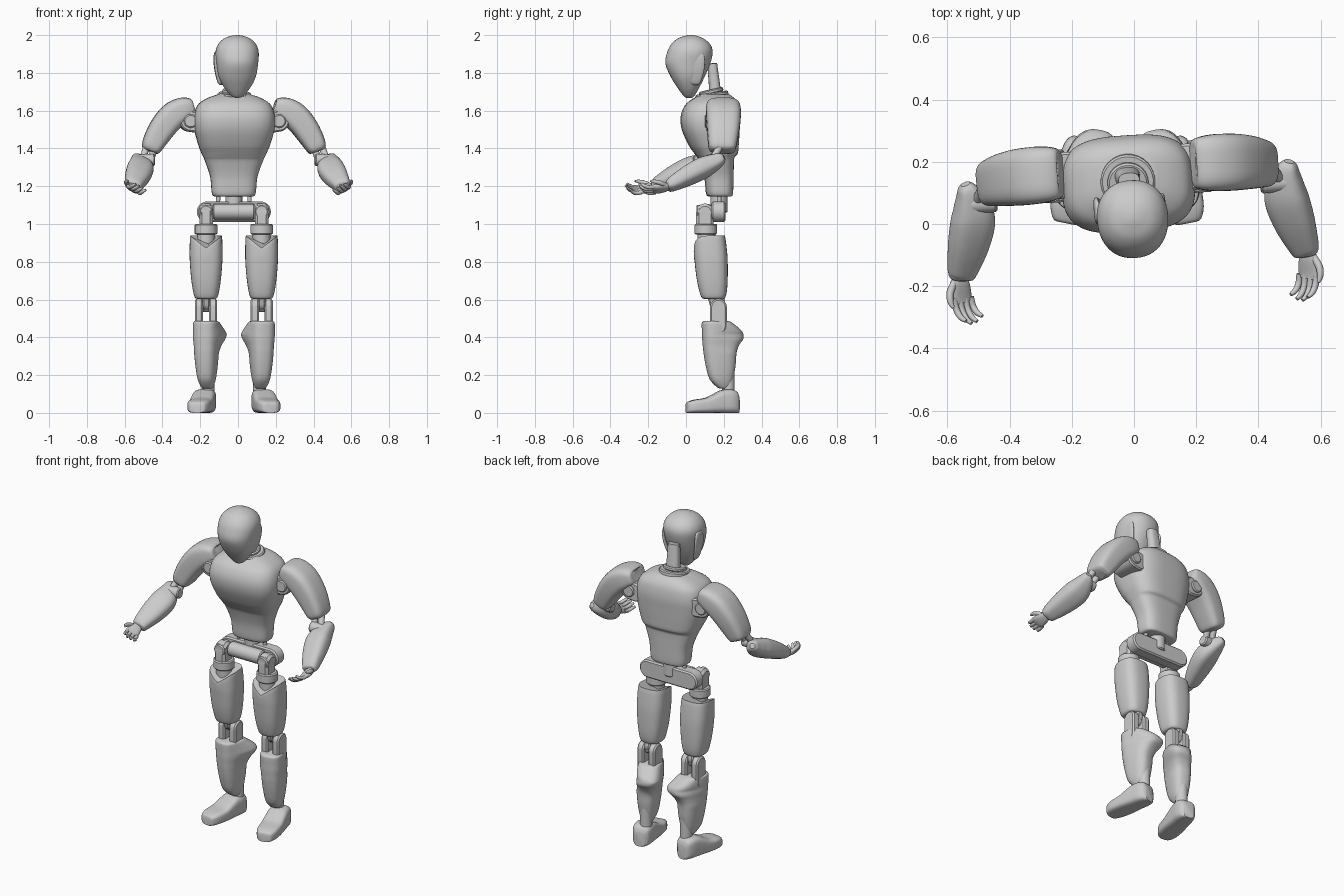
import bpy, bmesh, math
from mathutils import Vector, Matrix

if "Cube" in bpy.data.objects:
    bpy.data.objects.remove(bpy.data.objects["Cube"])

X, Y, Z = Vector((1, 0, 0)), Vector((0, 1, 0)), Vector((0, 0, 1))


def make(name, bm, group):
    bmesh.ops.recalc_face_normals(bm, faces=bm.faces)
    me = bpy.data.meshes.new(name)
    bm.to_mesh(me)
    bm.free()
    ob = bpy.data.objects.new(name, me)
    bpy.context.collection.objects.link(ob)
    group.append(ob)
    return ob


def catmull(p0, p1, p2, p3, t):
    return 0.5 * (2*p1 + (p2-p0)*t + (2*p0-5*p1+4*p2-p3)*t*t + (3*p1-p0-3*p2+p3)*t**3)


def loft(name, group, rows, ref=X, n=2.5, plane=None, seg=40, sub=5):
    """Skin superellipse sections (x, y, z, half_u, half_v) along a smooth path."""
    pts = []
    for i in range(len(rows) - 1):
        q = [rows[min(max(i + k, 0), len(rows) - 1)] for k in (-1, 0, 1, 2)]
        for k in range(sub):
            t = k / sub
            pts.append([catmull(*c, t) if sub > 1 else c[1] for c in zip(*q)])
    pts.append(list(rows[-1]))
    bm = bmesh.new()
    rings = []
    for i, p in enumerate(pts):
        if plane:
            u, v = plane
        else:
            t = (Vector(pts[min(i+1, len(pts)-1)][:3]) - Vector(pts[max(i-1, 0)][:3])).normalized()
            u = (ref - t * ref.dot(t)).normalized()
            v = t.cross(u)
        ring = []
        for k in range(seg):
            a = 2 * math.pi * k / seg
            c, s = math.cos(a), math.sin(a)
            cu = math.copysign(abs(c) ** (2 / n), c) * p[3]
            cv = math.copysign(abs(s) ** (2 / n), s) * p[4]
            ring.append(bm.verts.new(Vector(p[:3]) + u * cu + v * cv))
        rings.append(ring)
    for r0, r1 in zip(rings, rings[1:]):
        for k in range(seg):
            bm.faces.new((r0[k], r0[(k+1) % seg], r1[(k+1) % seg], r1[k]))
    bm.faces.new(rings[0])
    bm.faces.new(rings[-1])
    return make(name, bm, group)


def rod(name, group, p, q, r, edge=0.006):
    """Round bar with chamfered ends."""
    p, q = Vector(p), Vector(q)
    d = (q - p).normalized()
    ref = X if abs(d.x) < 0.8 else Y
    rows = [(*p, r-edge, r-edge), (*(p+d*edge), r, r), (*(q-d*edge), r, r), (*q, r-edge, r-edge)]
    return loft(name, group, rows, ref, 2, seg=28, sub=1)


def slab(name, group, p, q, r, axis, half, edge=0.008):
    """Round-ended plate between p and q, thick along axis."""
    p, q = Vector(p), Vector(q)
    d = (q - p).normalized()
    side = axis.cross(d)
    bm = bmesh.new()
    for c, sg in ((p, -1), (q, 1)):
        for off, rr in ((-half, r-edge), (edge-half, r), (half-edge, r), (half, r-edge)):
            for k in range(17):
                a = math.pi * (k / 16 - 0.5)
                bm.verts.new(c + axis*off + d*(sg*rr*math.cos(a)) + side*(rr*math.sin(a)))
    bmesh.ops.convex_hull(bm, input=bm.verts)
    bmesh.ops.delete(bm, geom=[v for v in bm.verts if not v.link_faces], context='VERTS')
    return make(name, bm, group)


upper, lower = [], []

# Torso shell: (z, half width, front y, back y)
T = [(1.145, .095, .125, .235), (1.16, .115, .108, .247), (1.25, .125, .098, .25), (1.33, .152, .075, .252),
     (1.355, .163, .06, .256), (1.375, .172, .045, .272), (1.42, .19, .015, .277), (1.5, .211, -.02, .282),
     (1.57, .213, -.026, .285), (1.63, .193, -.002, .275), (1.665, .145, .04, .255), (1.685, .09, .08, .23)]
loft("torso", upper, [(0, (f+b)/2, z, w, (b-f)/2) for z, w, f, b in T], n=3, plane=(X, Y), seg=56)

# Head
H = [(1.668, .012, .0, .03), (1.68, .034, -.015, .045), (1.72, .068, -.045, .068), (1.78, .098, -.082, .098),
     (1.85, .11, -.11, .128), (1.91, .114, -.1, .14), (1.95, .101, -.08, .128), (1.98, .072, -.048, .095),
     (1.995, .036, -.01, .06), (2.0, .01, .012, .035)]
loft("head", upper, [(.007, (f+b)/2, z, w, (b-f)/2) for z, w, f, b in H], n=2.2, plane=(X, Y), seg=48)

# Neck and collar
loft("neck", upper, [(0, .155, 1.64, .042, .034), (0, .152, 1.72, .04, .03), (.004, .138, 1.85, .034, .026)], n=2.6)
rod("collar_base", upper, (0, .14, 1.66), (0, .135, 1.695), .088)
rod("collar_ring", upper, (0, .135, 1.69), (0, .13, 1.712), .066)

# Waist column and rods
rod("waist_column", upper, (0, .175, 1.06), (0, .175, 1.2), .045)
for s in (-1, 1):
    rod("waist_rod", upper, (s*.085, .17, 1.08), (s*.08, .17, 1.2), .011, .002)

for s in (-1, 1):
    side = "left_" if s > 0 else "right_"

    def mx(rows):
        return [(s*r[0], *r[1:]) for r in rows]

    # Ear panel
    ear = loft(side + "ear_panel", upper, mx([(.075, .045, 1.735, .006, .012), (.085, .045, 1.75, .01, .026),
               (.1, .048, 1.81, .01, .04), (.106, .05, 1.87, .01, .042), (.104, .05, 1.905, .008, .03),
               (.102, .05, 1.913, .005, .012)]), n=3, plane=(X, Y))
    # Shoulder joint
    slab(side + "shoulder_joint", upper, (s*.2, .17, 1.54), (s*.235, .17, 1.545), .056, Y, .075)
    rod(side + "shoulder_pin", upper, (s*.235, .085, 1.545), (s*.235, .255, 1.545), .036)
    # Upper arm shell
    loft(side + "upper_arm", upper, mx([(.213, .178, 1.622, .05, .03), (.22, .178, 1.62, .078, .044),
         (.265, .178, 1.608, .09, .064), (.32, .176, 1.575, .092, .072), (.37, .172, 1.52, .088, .07),
         (.412, .166, 1.455, .08, .063), (.441, .16, 1.4, .07, .051), (.448, .159, 1.385, .05, .033)]), Y, 3.4)
    # Elbow
    for dx in (-.022, .022):
        rod(side + "elbow_link", upper, (s*(.44+dx), .155, 1.42), (s*(.468+dx), .10, 1.335), .018)
    rod(side + "elbow_joint", upper, (s*.425, .10, 1.34), (s*.515, .10, 1.335), .032)
    # Forearm shell
    roll = Vector((.95, 0, .3*s))
    loft(side + "forearm", upper, mx([(.522, .165, 1.355, .015, .014), (.518, .15, 1.347, .03, .03),
         (.508, .11, 1.325, .052, .044), (.505, .05, 1.295, .07, .054), (.525, -.03, 1.255, .066, .05),
         (.55, -.11, 1.213, .049, .037), (.558, -.132, 1.203, .04, .028), (.56, -.14, 1.2, .027, .018)]), roll, 2.7)
    # Hand: palm up, outer edge raised
    ac = Vector((.86*s, 0, .5))
    loft(side + "palm", upper, mx([(.56, -.125, 1.2, .022, .016), (.562, -.155, 1.193, .033, .018),
         (.562, -.19, 1.185, .038, .015), (.558, -.215, 1.182, .034, .01)]), ac, 2.6, seg=24)
    for i in range(4):
        o = (i - 1.5) * .021
        ln = (.062, .077, .082, .074)[i]
        b = Vector((s*.558, -.198, 1.184)) + ac * o
        cv = Vector((-s*.5, 0, .85))
        path = [(b, .011), (b + Vector((-s*.006, -ln*.5, -.005)), .0105),
                (b + Vector((-s*.016, -ln*.85, 0)) + cv*.004, .0095), (b + Vector((-s*.026, -ln*1.04, 0)) + cv*.016, .006)]
        loft(side + "finger", upper, [(*p, r, r) for p, r in path], X, 2, seg=12, sub=3)
    loft(side + "thumb", upper, mx([(.58, -.15, 1.205, .012, .012), (.595, -.18, 1.218, .012, .012),
         (.596, -.21, 1.225, .01, .01), (.588, -.23, 1.228, .005, .005)]), X, 2, seg=12, sub=3)

    # Hip joint
    lx = s * .147
    slab(side + "hip_fork", lower, (lx, .1, .98), (lx, .1, 1.062), .046, X, .036, .014)
    rod(side + "hip_pin", lower, (lx, .055, 1.065), (lx, .15, 1.065), .036)
    rod(side + "hip_ring", lower, (lx, .105, .945), (lx, .105, 1.0), .06)
    rod(side + "hip_post", lower, (lx, .11, .85), (lx, .108, .96), .047)
    # Thigh shell with a dipped front rim
    th = loft(side + "thigh", lower, [(lx, .145, .603, .045, .05), (lx, .145, .612, .06, .063),
              (lx, .143, .65, .07, .074), (lx, .138, .72, .08, .083), (lx, .132, .82, .087, .088),
              (lx, .126, .91, .086, .085), (lx, .124, .94, .083, .081)], n=2.8, plane=(X, Y))
    for v in th.data.vertices:
        if v.co.z > .8:
            front = max(0, (.13 - v.co.y) / .09)
            v.co.z -= (v.co.z - .8) / .14 * .07 * front * max(0, 1 - abs(v.co.x - lx) / .095)
    # Knee
    for dx in (-.037, .037):
        slab(side + "knee_plate", lower, (lx+dx, .172, .46), (lx+dx, .172, .56), .044, X, .022)
    rod(side + "knee_pin", lower, (lx-.058, .172, .56), (lx+.058, .172, .56), .026)
    slab(side + "knee_lug", lower, (lx, .15, .64), (lx, .165, .585), .042, X, .02)

    # Shin shell with calf bulge toward the inside
    turned = []
    S = [(.128, .022, .18, .225, 0), (.14, .032, .16, .235, 0), (.18, .046, .125, .25, 0), (.25, .056, .105, .262, 0),
         (.32, .062, .093, .268, 0), (.36, .066, .089, .285, .006), (.395, .072, .086, .31, .014),
         (.43, .072, .085, .304, .014), (.465, .068, .084, .262, .005), (.48, .064, .086, .24, 0), (.486, .055, .095, .225, 0)]
    shin = loft(side + "shin", turned, [(lx, (f+b)/2, z, w, (b-f)/2) for z, w, f, b, _ in S], n=2.7, plane=(X, Y))
    for v in shin.data.vertices:
        bulge = max(0, 1 - abs(v.co.z - .415) / .1)
        v.co.x -= s * .035 * bulge * max(0, (v.co.y - .12) / .18)
    # Ankle and foot, toes turned out
    rod(side + "ankle", turned, (lx, .225, .08), (lx, .225, .3), .034)
    fx = lx + s * .016
    F = [(-.004, .03, .045), (.004, .045, .058), (.04, .06, .07), (.1, .064, .08), (.15, .063, .104),
         (.19, .061, .122), (.235, .058, .124), (.265, .047, .112), (.278, .03, .085)]
    loft(side + "foot", turned, [(fx, y, h/2, w, h/2) for y, w, h in F], n=3.8, plane=(X, Z))
    c = Matrix.Translation((lx, .17, 0))
    for ob in turned:
        ob.matrix_world = c @ Matrix.Rotation(s * math.radians(11), 4, 'Z') @ c.inverted()
    lower += turned

# Pelvis plate and crossbar
slab("pelvis_plate", lower, (-.142, .172, 1.065), (.142, .172, 1.065), .054, Y, .036)
rod("pelvis_crossbar", lower, (-.11, .12, 1.065), (.11, .12, 1.065), .042)

# The upper body is turned a little; the whole figure sits slightly off axis
pivot, shift = Matrix.Translation((0, .17, 0)), Matrix.Translation((-.022, 0, 0))
yaw = pivot @ Matrix.Rotation(math.radians(4), 4, 'Z') @ pivot.inverted()
for ob in upper:
    ob.matrix_world = shift @ yaw @ ob.matrix_world
for ob in lower:
    ob.matrix_world = shift @ ob.matrix_world

bpy.ops.object.select_all(action='SELECT')
bpy.context.view_layer.objects.active = upper[0]
bpy.ops.object.shade_smooth_by_angle(angle=math.radians(35))
